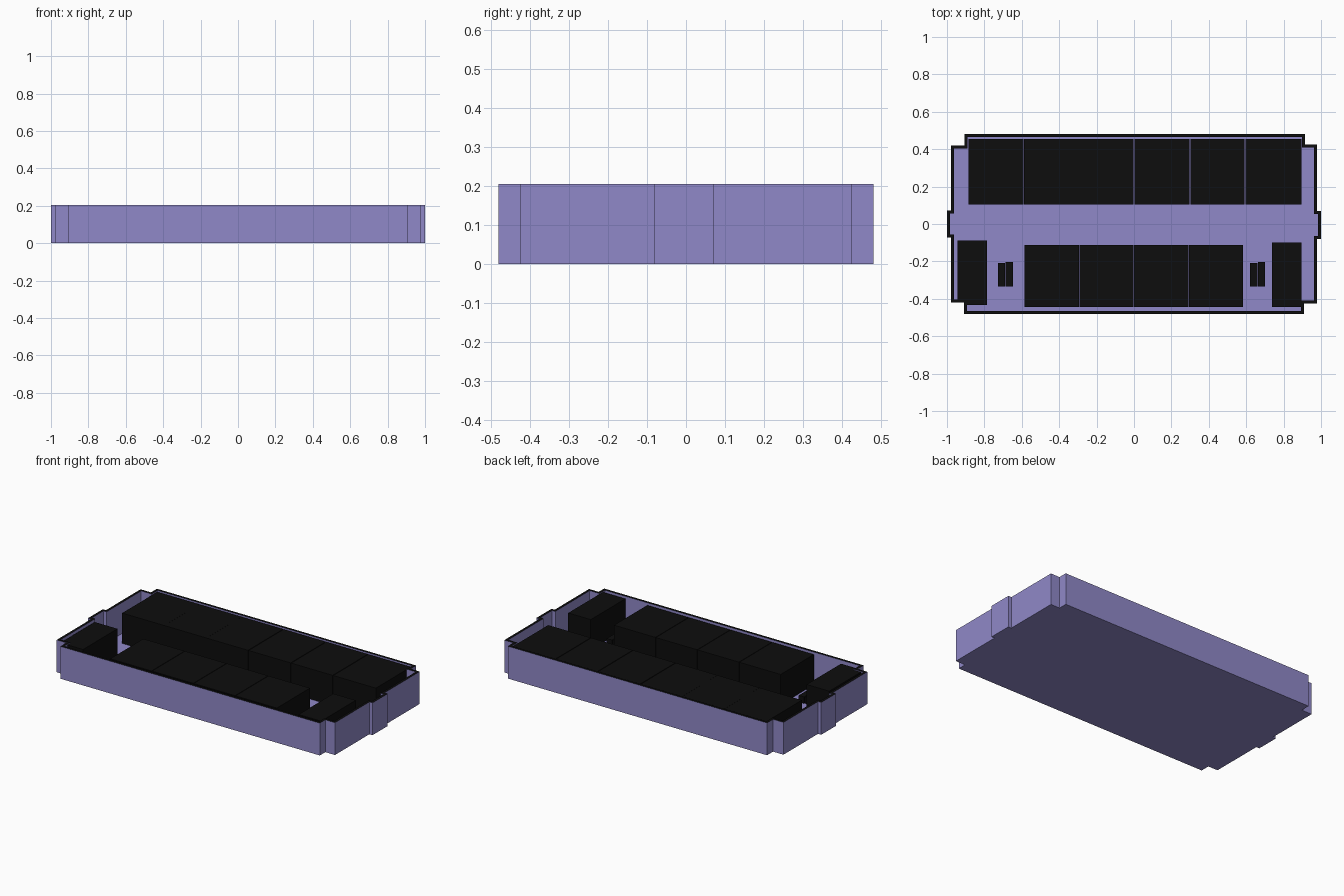
import bpy, bmesh

if "Cube" in bpy.data.objects:
    bpy.data.objects.remove(bpy.data.objects["Cube"])

H = 0.205       # wall height
T = 0.016       # wall thickness
FLOOR = 0.008   # floor thickness


def material(name, color):
    m = bpy.data.materials.new(name)
    m.diffuse_color = color
    m.use_nodes = True
    m.node_tree.nodes["Principled BSDF"].inputs["Base Color"].default_value = m.diffuse_color
    return m


violet = material("violet", (0.28, 0.25, 0.58, 1))
black = material("black", (0.004, 0.004, 0.004, 1))


def add_object(name, bm, mats):
    bmesh.ops.recalc_face_normals(bm, faces=bm.faces)
    me = bpy.data.meshes.new(name)
    bm.to_mesh(me)
    bm.free()
    for m in mats:
        me.materials.append(m)
    ob = bpy.data.objects.new(name, me)
    bpy.context.collection.objects.link(ob)
    return ob


def extruded(points, z0, z1):
    """Prism over a counter-clockwise outline; returns the bmesh and its top face."""
    bm = bmesh.new()
    low = [bm.verts.new((x, y, z0)) for x, y in points]
    high = [bm.verts.new((x, y, z1)) for x, y in points]
    bm.faces.new(low[::-1])
    top = bm.faces.new(high)
    n = len(points)
    for i in range(n):
        j = (i + 1) % n
        bm.faces.new((low[i], low[j], high[j], high[i]))
    bm.normal_update()
    return bm, top


def block(name, x0, x1, y0, y1, z1=0.2):
    bm, _ = extruded([(x0, y0), (x1, y0), (x1, y1), (x0, y1)], FLOOR, z1)
    return add_object(name, bm, [black])


# Tray: stepped corners and a shallow bump on each end, hollowed, with a dark rim
outline = [(-0.91, -0.48), (0.91, -0.48), (0.91, -0.425), (0.978, -0.425),
           (0.978, -0.08), (1, -0.08), (1, 0.07), (0.978, 0.07),
           (0.978, 0.424), (0.914, 0.424), (0.914, 0.48), (-0.905, 0.48),
           (-0.905, 0.42), (-0.978, 0.42), (-0.978, 0.073), (-1, 0.073),
           (-1, -0.073), (-0.978, -0.073), (-0.978, -0.42), (-0.91, -0.42)]
bm, top = extruded(outline, 0, H)
rim = bmesh.ops.inset_individual(bm, faces=[top], thickness=T, use_even_offset=True)["faces"]
for f in rim:
    f.material_index = 1
inner = bmesh.ops.extrude_discrete_faces(bm, faces=[top])["faces"][0]
for v in inner.verts:
    v.co.z = FLOOR
for f in bm.faces:
    if f not in rim:
        f.material_index = 0
add_object("tray", bm, [violet, black])

# Back row of six large blocks, the left three butted together
edges = [-0.885, -0.589, -0.293, 0.002, 0.301, 0.596, 0.895]
for i in range(6):
    gap = 0.004 if i >= 2 else 0.0005
    end = edges[i + 1] - (gap if i < 5 else 0)
    block(f"back_block_{i + 1}", edges[i], end, 0.103, 0.455)

# Front row of four large blocks
for i in range(4):
    x = -0.585 + i * 0.293
    block(f"front_block_{i + 1}", x, x + 0.29, -0.445, -0.113)

# End blocks; the left one is notched around the tray corner
block("right_end_block", 0.737, 0.895, -0.445, -0.098)
bm, _ = extruded([(-0.894, -0.432), (-0.785, -0.432), (-0.785, -0.087),
                  (-0.944, -0.087), (-0.944, -0.404), (-0.894, -0.404)], FLOOR, 0.2)
add_object("left_end_block", bm, [black])

# Low paired connectors between the front row and the end blocks
for side, x in (("left", -0.727), ("right", 0.621)):
    block(f"{side}_connector_a", x, x + 0.038, -0.333, -0.208, 0.05)
    block(f"{side}_connector_b", x + 0.041, x + 0.079, -0.333, -0.204, 0.05)
